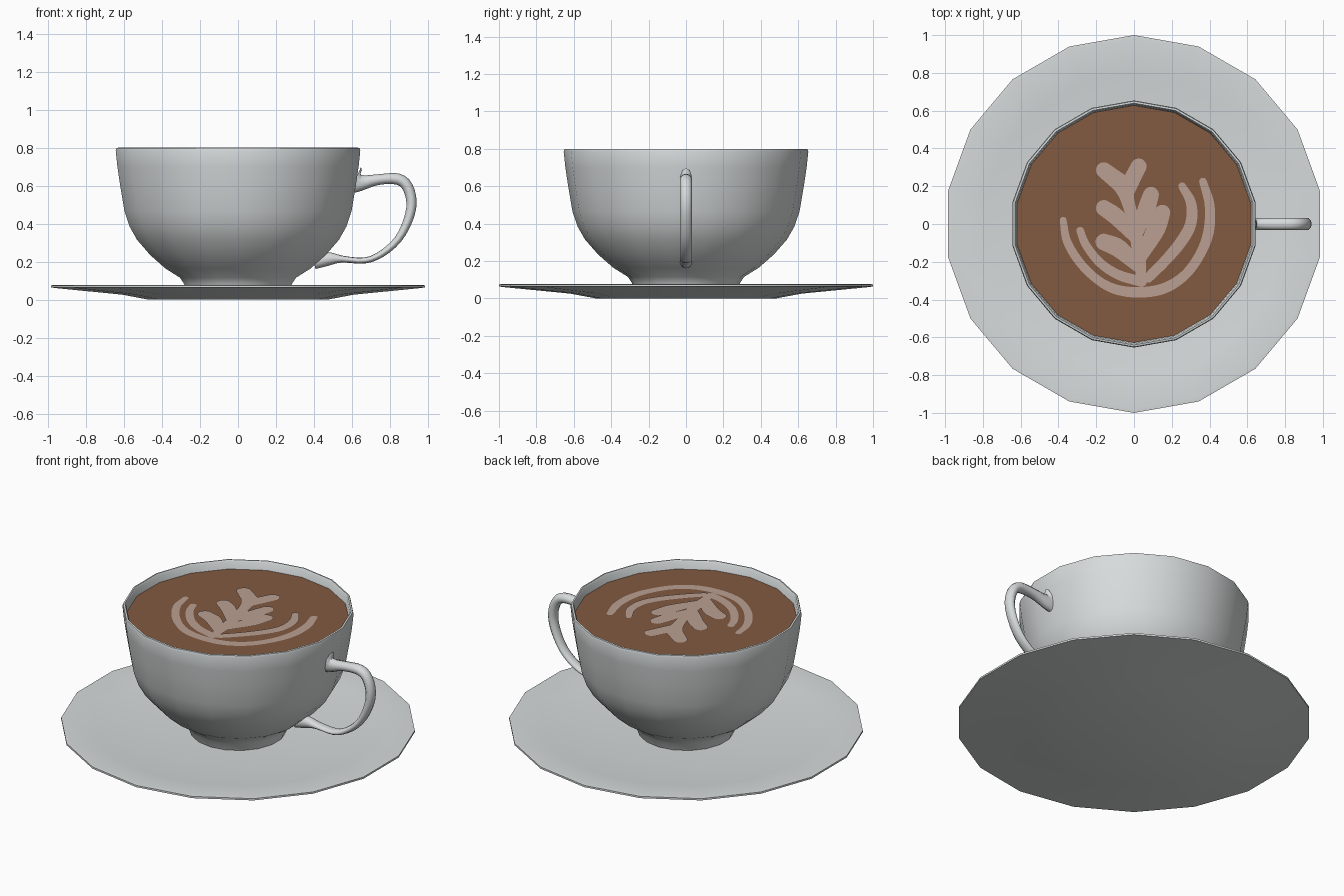
import bpy, bmesh, math
from mathutils import Vector

if "Cube" in bpy.data.objects:
    bpy.data.objects.remove(bpy.data.objects["Cube"])

SIDES = 18


def material(name, rgb):
    m = bpy.data.materials.new(name)
    m.diffuse_color = (*rgb, 1)
    m.use_nodes = True
    m.node_tree.nodes["Principled BSDF"].inputs["Base Color"].default_value = m.diffuse_color
    return m


WHITE = material("white porcelain", (0.68, 0.71, 0.71))
COFFEE = material("coffee brown", (0.223, 0.102, 0.053))
FOAM = material("milk foam", (0.497, 0.352, 0.292))


def finish(bm, name, mat, angle=45):
    bmesh.ops.remove_doubles(bm, verts=bm.verts, dist=1e-5)
    bmesh.ops.recalc_face_normals(bm, faces=bm.faces)
    me = bpy.data.meshes.new(name)
    bm.to_mesh(me)
    bm.free()
    me.materials.append(mat)
    ob = bpy.data.objects.new(name, me)
    bpy.context.collection.objects.link(ob)
    bpy.ops.object.select_all(action='DESELECT')
    ob.select_set(True)
    bpy.context.view_layer.objects.active = ob
    bpy.ops.object.shade_smooth_by_angle(angle=math.radians(angle))
    return ob


def lathe(name, profile, mat):
    """Spin an (r, z) profile; one corner points along +y."""
    bm = bmesh.new()
    vs = [bm.verts.new((0, r, z)) for r, z in profile]
    es = [bm.edges.new(p) for p in zip(vs, vs[1:])]
    bmesh.ops.spin(bm, geom=vs + es, cent=(0, 0, 0), axis=(0, 0, 1),
                   angle=math.tau, steps=SIDES)
    return finish(bm, name, mat)


def smooth_path(points, steps):
    """Catmull-Rom through points (u, v, half_width)."""
    p = [Vector(q) for q in points]
    p = [2 * p[0] - p[1]] + p + [2 * p[-1] - p[-2]]
    out = []
    for a, b, c, d in zip(p, p[1:], p[2:], p[3:]):
        for i in range(steps):
            t = i / steps
            out.append(0.5 * (2 * b + (c - a) * t + (2 * a - 5 * b + 4 * c - d) * t * t
                              + (3 * b - a - 3 * c + d) * t ** 3))
    return out + [p[-2]]


def tangent(path, i):
    d = path[min(i + 1, len(path) - 1)] - path[max(i - 1, 0)]
    return Vector((d.x, d.y)).normalized()


# Saucer
lathe("saucer", [(0, 0), (0.48, 0), (0.62, 0.026), (0.97, 0.06), (1.0, 0.064),
                 (1.0, 0.075), (0.98, 0.077), (0.8, 0.06), (0.5, 0.032), (0, 0.03)], WHITE)

# Cup with foot, rim and inner wall
lathe("cup", [(0, 0.035), (0.27, 0.035), (0.29, 0.085), (0.31, 0.115), (0.39, 0.165),
              (0.47, 0.235), (0.54, 0.315), (0.58, 0.385), (0.607, 0.465), (0.63, 0.6),
              (0.645, 0.7), (0.654, 0.785), (0.65, 0.798), (0.64, 0.8), (0.633, 0.79),
              (0.622, 0.7), (0.6, 0.55), (0.57, 0.42), (0.45, 0.26), (0.3, 0.15),
              (0, 0.13)], WHITE)

# Coffee surface
lathe("coffee", [(0, 0.747), (0.632, 0.747)], COFFEE)

# Handle: elliptical tube swept in the xz plane, flared at both joints
path = smooth_path([(0.615, 0.625, 0.08), (0.65, 0.615, 0.042), (0.74, 0.632, 0.028),
                    (0.84, 0.635, 0.03), (0.892, 0.595, 0.029), (0.914, 0.51, 0.027),
                    (0.895, 0.416, 0.024), (0.842, 0.316, 0.02), (0.758, 0.242, 0.018),
                    (0.668, 0.206, 0.016), (0.55, 0.213, 0.018), (0.48, 0.215, 0.035),
                    (0.40, 0.20, 0.04)], 3)
bm = bmesh.new()
rings = []
for i, (x, z, h) in enumerate(path):
    t = tangent(path, i)
    rings.append([])
    for k in range(10):
        a = math.tau * k / 10
        o = h * math.cos(a)
        rings[-1].append(bm.verts.new((x - t.y * o, 0.033 * math.sin(a), z + t.x * o)))
for r, s in zip(rings, rings[1:]):
    for k in range(10):
        bm.faces.new((r[k], r[k - 1], s[k - 1], s[k]))
bm.faces.new(rings[0])
bm.faces.new(rings[-1])
finish(bm, "handle", WHITE, 60)


# Latte art: flat round-ended strokes lying on the coffee
def stroke(name, points, z):
    path = smooth_path(points, 6)
    rows = []
    arcs = [math.radians(a) for a in (8, 30, 50, 70)]
    t0, t1 = tangent(path, 0), tangent(path, len(path) - 1)
    for a in arcs:
        x, y, h = path[0]
        rows.append((Vector((x, y)) - t0 * h * math.cos(a), t0, h * math.sin(a)))
    for i, (x, y, h) in enumerate(path):
        rows.append((Vector((x, y)), tangent(path, i), h))
    for a in reversed(arcs):
        x, y, h = path[-1]
        rows.append((Vector((x, y)) + t1 * h * math.cos(a), t1, h * math.sin(a)))
    bm = bmesh.new()
    pairs = [[bm.verts.new((c.x - s * t.y * h, c.y + s * t.x * h, z)) for s in (1, -1)]
             for c, t, h in rows]
    for (a, b), (c, d) in zip(pairs, pairs[1:]):
        bm.faces.new((a, b, d, c))
    ob = finish(bm, name, FOAM)
    if ob.data.polygons[0].normal.z < 0:
        ob.data.flip_normals()


strokes = {
    "outer_foam_arc": [(-0.375, 0.02, 0.018), (-0.355, -0.09, 0.022), (-0.29, -0.2, 0.023),
                       (-0.2, -0.29, 0.023), (-0.1, -0.345, 0.026), (0.03, -0.362, 0.028),
                       (0.16, -0.34, 0.028), (0.27, -0.27, 0.026), (0.35, -0.16, 0.026),
                       (0.395, -0.04, 0.028), (0.4, 0.1, 0.026), (0.365, 0.225, 0.02)],
    "inner_left_foam_arc": [(-0.285, -0.035, 0.02), (-0.255, -0.11, 0.022),
                            (-0.18, -0.205, 0.024), (-0.08, -0.27, 0.026), (0.04, -0.305, 0.028)],
    "inner_right_foam_arc": [(0.255, 0.2, 0.02), (0.302, 0.11, 0.027), (0.3, 0.0, 0.03),
                             (0.245, -0.1, 0.03), (0.16, -0.2, 0.028), (0.075, -0.285, 0.026)],
    "foam_stem": [(-0.05, 0.2, 0.06), (-0.035, 0.13, 0.036), (0.0, 0.0, 0.032),
                  (0.025, -0.15, 0.035), (0.04, -0.3, 0.025)],
    "top_left_leaf": [(-0.16, 0.285, 0.042), (-0.05, 0.2, 0.05)],
    "top_right_leaf": [(0.025, 0.305, 0.042), (-0.04, 0.18, 0.045)],
    "mid_left_leaf": [(-0.16, 0.085, 0.042), (-0.09, 0.035, 0.045), (0.01, -0.07, 0.035)],
    "mid_right_leaf": [(0.09, 0.155, 0.042), (0.065, 0.08, 0.045), (0.01, -0.06, 0.032)],
    "low_left_leaf": [(-0.16, -0.095, 0.044), (-0.08, -0.13, 0.048), (0.02, -0.22, 0.035)],
    "low_right_leaf": [(0.15, 0.06, 0.042), (0.115, -0.03, 0.048), (0.04, -0.17, 0.032)],
}
for i, (name, pts) in enumerate(strokes.items()):
    stroke(name, pts, 0.75 + 0.0003 * i)
